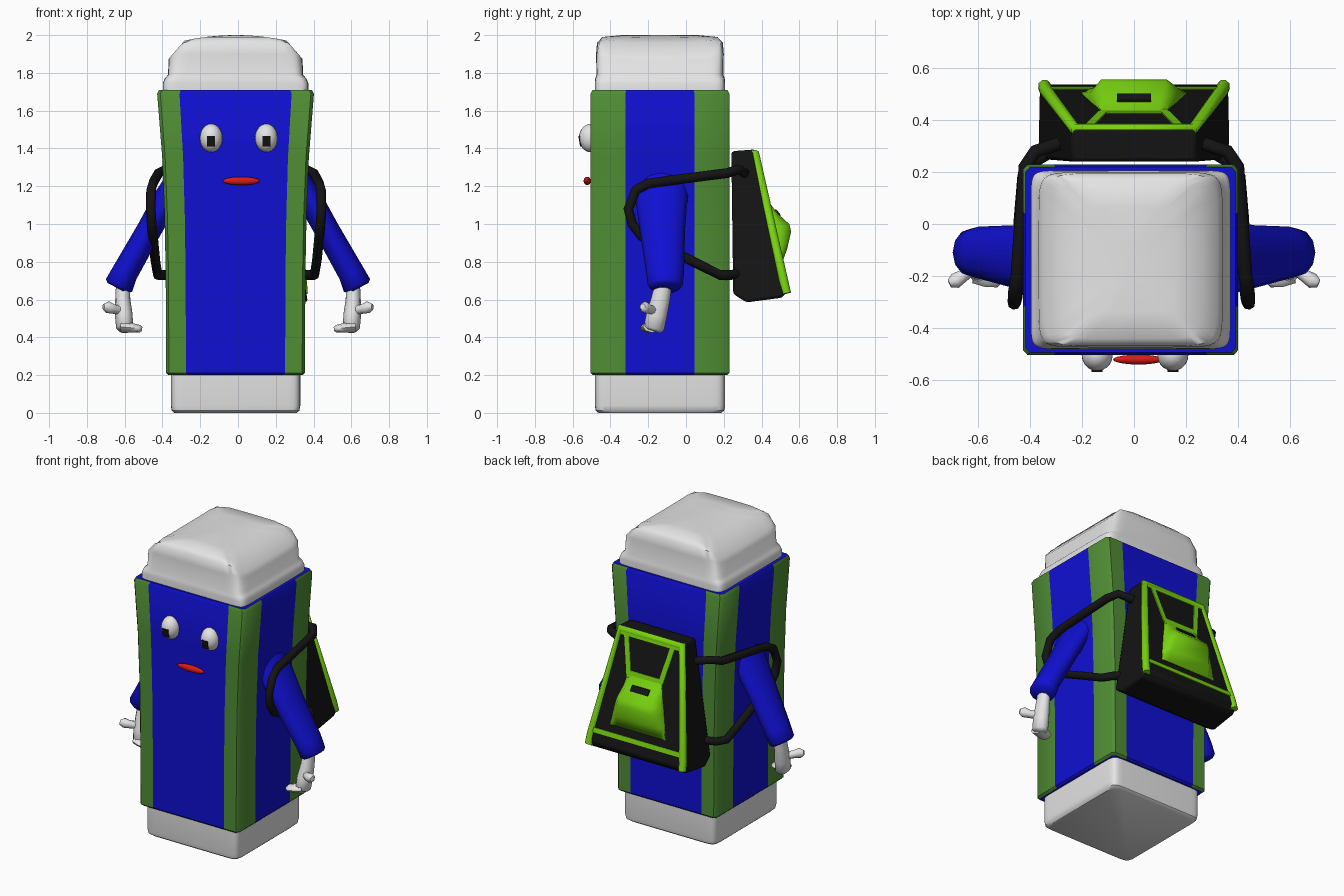
import bpy, bmesh
from math import sin, cos, pi, radians, copysign
from mathutils import Vector

cube = bpy.data.objects.get("Cube")
if cube:
    bpy.data.objects.remove(cube)


def material(name, rgb):
    m = bpy.data.materials.new(name)
    m.use_nodes = True
    m.diffuse_color = (*rgb, 1)
    m.node_tree.nodes["Principled BSDF"].inputs["Base Color"].default_value = (*rgb, 1)
    return m


BLUE = material("deep blue", (0.005, 0.005, 0.65))
GREEN = material("leaf green", (0.08, 0.27, 0.035))
WHITE = material("off white", (0.78, 0.78, 0.78))
BLACK = material("black", (0.007, 0.007, 0.007))
LIME = material("lime", (0.19, 0.65, 0.005))
RED = material("red", (0.7, 0.01, 0.008))
CX, CY = -0.013, -0.138     # middle of the torso


def finish(name, bm, mat, angle=40, bevel=0):
    bmesh.ops.recalc_face_normals(bm, faces=bm.faces)
    me = bpy.data.meshes.new(name)
    bm.to_mesh(me)
    bm.free()
    me.materials.append(mat)
    me.shade_smooth()
    me.set_sharp_from_angle(angle=radians(angle))
    ob = bpy.data.objects.new(name, me)
    bpy.context.collection.objects.link(ob)
    if bevel:
        mod = ob.modifiers.new("Bevel", "BEVEL")
        mod.width, mod.segments = bevel, 2
    return ob


def loft(name, rings, mat, angle=40, bevel=0):
    """Skin a list of equal-length closed rings and cap both ends."""
    bm = bmesh.new()
    vs = [[bm.verts.new(p) for p in ring] for ring in rings]
    n = len(vs[0])
    for a, b in zip(vs, vs[1:]):
        for i in range(n):
            j = (i + 1) % n
            bm.faces.new((a[i], a[j], b[j], b[i]))
    bm.faces.new(vs[0])
    bm.faces.new(vs[-1])
    return finish(name, bm, mat, angle, bevel)


def squircle(hx, hy, power, z, n=40):
    """Rounded rectangle ring; z is a height or a function of x."""
    ring = []
    for i in range(n):
        c, s = cos(2 * pi * i / n), sin(2 * pi * i / n)
        x = hx * copysign(abs(c) ** (2 / power), c)
        y = hy * copysign(abs(s) ** (2 / power), s)
        ring.append((CX + x, CY + y, z(x) if callable(z) else z))
    return ring


def limb(name, side, path, mat, n=12):
    """Oval tube; path entries are (x, y, z, radius, depth radius)."""
    pts = [Vector(p[:3]) for p in path]
    rings = []
    for i, p in enumerate(path):
        d = (pts[min(i + 1, len(pts) - 1)] - pts[max(i - 1, 0)]).normalized()
        u = Vector((0, 1, 0)).cross(d).normalized()
        v = d.cross(u)
        ring = []
        for k in range(n):
            t = 2 * pi * k / n
            q = pts[i] + u * cos(t) * p[3] + v * sin(t) * p[4]
            ring.append((q.x * side, q.y, q.z))
        rings.append(ring)
    return loft(name, rings, mat, 55)


def cord(name, points, radius, mat):
    cu = bpy.data.curves.new(name, "CURVE")
    cu.dimensions = "3D"
    cu.bevel_depth, cu.bevel_resolution, cu.use_fill_caps = radius, 2, True
    sp = cu.splines.new("POLY")
    sp.points.add(len(points) - 1)
    for sp_pt, p in zip(sp.points, points):
        sp_pt.co = (*p, 1)
    cu.materials.append(mat)
    ob = bpy.data.objects.new(name, cu)
    bpy.context.collection.objects.link(ob)


def ball(name, centre, radii, mat):
    bm = bmesh.new()
    bmesh.ops.create_uvsphere(bm, u_segments=20, v_segments=14, radius=1)
    bmesh.ops.scale(bm, vec=radii, verts=bm.verts)
    bmesh.ops.translate(bm, vec=centre, verts=bm.verts)
    return finish(name, bm, mat)


# Torso: tapered box with blue panels between green corners
outline = []
for a, b, swap in ((1, -1, 0), (1, 1, 1), (-1, 1, 0), (-1, -1, 1)):
    if swap:
        outline += [(1 * a, -0.95 * a), (a, -0.5 * a), (a, 0.5 * a), (a, 0.95 * a)]
    else:
        outline += [(-0.96 * a, b), (-0.715 * a, b), (0.715 * a, b), (0.96 * a, b)]
levels = [(0.2, 0.355, 0.355), (0.212, 0.367, 0.367), (0.75, 0.37, 0.367), (1.05, 0.376, 0.367),
          (1.35, 0.388, 0.367), (1.69, 0.415, 0.367), (1.71, 0.405, 0.357)]
torso = loft("torso", [[(CX + u * hx, CY + v * hy, z) for u, v in outline]
                       for z, hx, hy in levels], BLUE)
torso.data.materials.append(GREEN)
for f in torso.data.polygons:
    if abs(f.center.x - CX) > 0.05 and abs(f.center.y - CY) > 0.05:
        f.material_index = 1

# Base and domed lid
loft("base", [squircle(0.325, 0.325, 16, 0), squircle(0.338, 0.34, 16, 0.012),
              squircle(0.343, 0.345, 16, 0.04), squircle(0.343, 0.345, 16, 0.21)], WHITE)


def arch(limit):
    return lambda x: min(limit, 2 - 0.4 * x * x - 0.9 * max(0, abs(x) - 0.27))


loft("lid", [squircle(0.385, 0.345, 16, 1.7), squircle(0.385, 0.345, 16, 1.745),
             squircle(0.375, 0.343, 14, 1.77), squircle(0.357, 0.336, 12, 1.79),
             squircle(0.355, 0.338, 10, arch(1.9)), squircle(0.335, 0.333, 8, arch(1.96)),
             squircle(0.28, 0.305, 7, arch(1.99)), squircle(0.17, 0.2, 5, arch(2)),
             squircle(0.04, 0.05, 3, arch(2))], WHITE, 50)

# Face
for label, x in (("right", -0.142), ("left", 0.15)):
    ball(label + "_eye", (x, -0.505, 1.455), (0.06, 0.062, 0.075), WHITE)
    pupil = [[(x + sx * 0.021, y + (0.006 if sz < 0 else -0.003), 1.438 + sz * 0.027)
              for sx, sz in ((-1, -1), (1, -1), (1, 1), (-1, 1))] for y in (-0.559, -0.567)]
    loft(label + "_pupil", pupil, BLACK)
ball("mouth", (0.017, -0.523, 1.228), (0.098, 0.019, 0.022), RED)

# Arms, hands and backpack straps on both sides
for label, s in (("right", -1), ("left", 1)):
    limb(label + "_arm", s, [(0.3, -0.13, 1.27, 0.06, 0.12), (0.37, -0.13, 1.15, 0.068, 0.14),
                             (0.47, -0.125, 0.97, 0.066, 0.12), (0.6, -0.11, 0.74, 0.07, 0.1),
                             (0.63, -0.11, 0.675, 0.077, 0.092), (0.638, -0.11, 0.66, 0.06, 0.075)],
         BLUE)
    limb(label + "_palm", s, [(0.61, -0.12, 0.68, 0.036, 0.045), (0.61, -0.135, 0.6, 0.04, 0.05),
                              (0.605, -0.155, 0.52, 0.047, 0.055), (0.6, -0.17, 0.45, 0.045, 0.055),
                              (0.6, -0.175, 0.435, 0.03, 0.04)], WHITE)
    limb(label + "_thumb", s, [(0.61, -0.16, 0.54, 0.025, 0.025), (0.66, -0.2, 0.55, 0.025, 0.025),
                               (0.69, -0.22, 0.56, 0.032, 0.03), (0.712, -0.23, 0.562, 0.016, 0.016)],
         WHITE, 8)
    limb(label + "_fingers", s, [(0.61, -0.18, 0.455, 0.03, 0.05), (0.56, -0.195, 0.45, 0.025, 0.05),
                                 (0.52, -0.205, 0.445, 0.02, 0.04), (0.508, -0.205, 0.443, 0.01, 0.02)],
         WHITE, 8)
    strap = [(0.28, 0.31, 1.27), (0.37, 0.28, 1.29), (0.41, 0.22, 1.27), (0.43, -0.05, 1.235),
             (0.44, -0.2, 1.215), (0.45, -0.265, 1.18), (0.452, -0.305, 1.08), (0.447, -0.285, 1),
             (0.44, -0.235, 0.935), (0.428, 0.02, 0.81), (0.415, 0.18, 0.73),
             (0.38, 0.24, 0.73), (0.28, 0.3, 0.745)]
    cord(label + "_strap", [(s * x - 0.01, y, z) for x, y, z in strap], 0.026, BLACK)


# Backpack: wedge that widens and deepens toward the bottom
def pack_side(s):
    profile = [(0.24, 1.385), (0.37, 1.395), (0.54, 0.65), (0.51, 0.61), (0.32, 0.585), (0.25, 0.63)]
    return [(s * (0.24 + 0.16 * (1.395 - z)), y, z) for y, z in profile]


loft("backpack", [pack_side(-1), pack_side(1)], BLACK, bevel=0.015)


def on_pack(x, z, lift):
    """Point on the sloping rear face, lifted along its normal."""
    return (x, 0.37 + 0.228 * (1.395 - z) + 0.975 * lift, z + 0.222 * lift)


def plate(name, corners, mat, lift=0.006):
    loft(name, [[on_pack(x, z, d) for x, z in corners] for d in (lift - 0.008, lift)], mat)


cord("backpack_piping", [on_pack(x, z, -0.012) for x, z in
     ((-0.345, 0.635), (-0.34, 0.7), (-0.225, 1.375), (0.225, 1.375), (0.34, 0.7), (0.345, 0.635))],
     0.026, LIME)
plate("lower_band", [(-0.335, 0.715), (0.335, 0.715), (0.33, 0.745), (-0.33, 0.745)], LIME)
plate("top_band", [(-0.22, 1.345), (0.22, 1.345), (0.215, 1.385), (-0.215, 1.385)], LIME)
plate("flap_band", [(-0.13, 1.1), (0.13, 1.1), (0.135, 1.145), (-0.135, 1.145)], LIME)
for label, s in (("right", -1), ("left", 1)):
    plate(label + "_flap_trim", [(s * 0.1, 1.12), (s * 0.135, 1.12), (s * 0.19, 1.36), (s * 0.155, 1.36)], LIME)

# Bulging pocket with a dark pull slot
rows = [(1.13, 0.125, 0), (1.05, 0.14, 0.035), (0.98, 0.16, 0.085), (0.94, 0.17, 0.085),
        (0.86, 0.19, 0.045), (0.79, 0.205, 0)]
loft("pocket", [[on_pack(-w, z, -0.01), on_pack(-w, z, d * 0.4), on_pack(-w * 0.75, z, d),
                 on_pack(w * 0.75, z, d), on_pack(w, z, d * 0.4), on_pack(w, z, -0.01)]
                for z, w, d in rows], LIME, 60)
slot = [(-0.065, 1.07, 0.03), (0.065, 1.07, 0.03), (0.065, 1.035, 0.047), (-0.065, 1.035, 0.047)]
loft("pocket_slot", [[on_pack(x, z, d + e) for x, z, d in slot] for e in (-0.004, 0.005)], BLACK)
